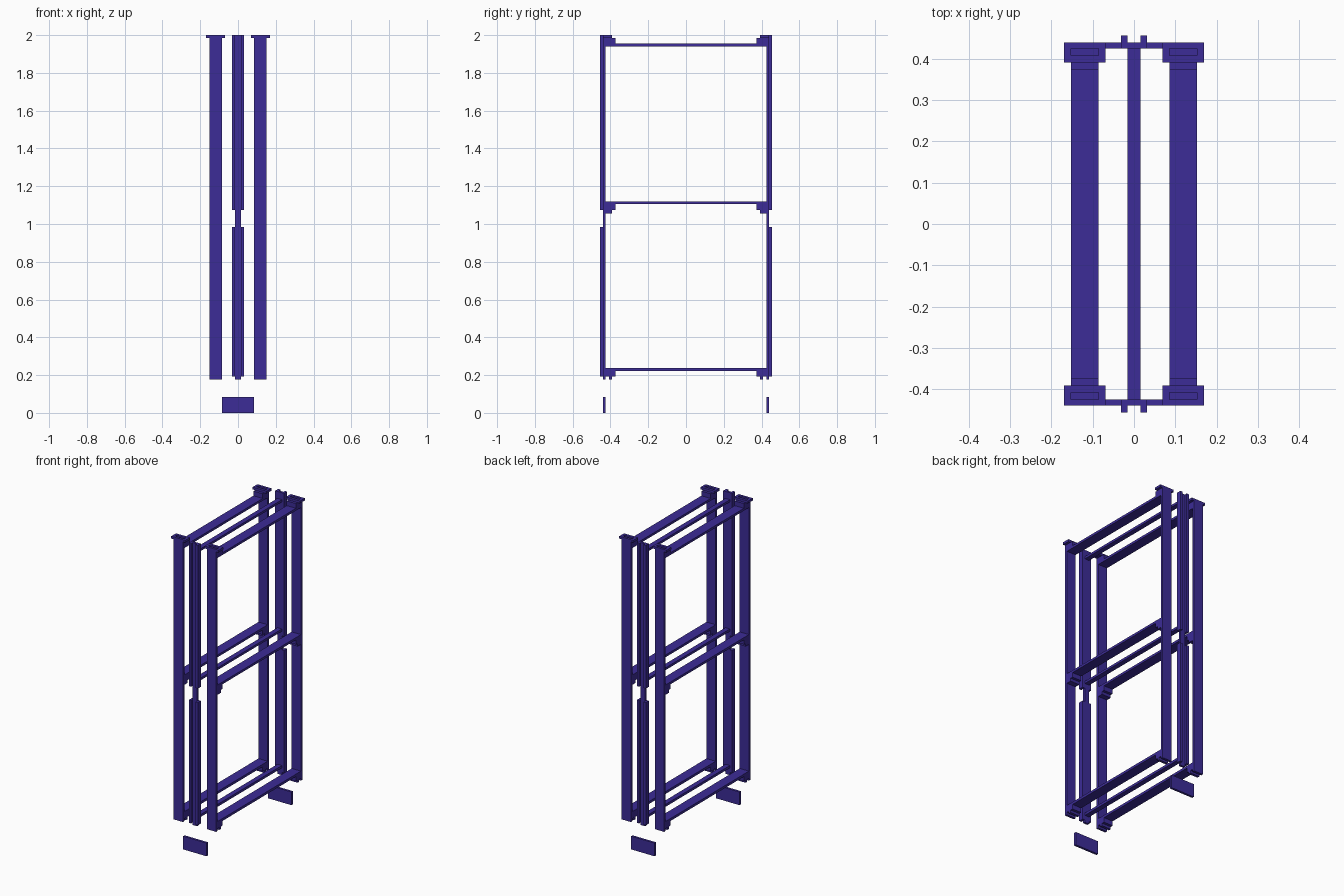
import bpy
import bmesh

cube = bpy.data.objects.get("Cube")
if cube:
    bpy.data.objects.remove(cube, do_unlink=True)

# Single painted-metal colour
paint = bpy.data.materials.new("indigo paint")
colour = (0.045, 0.025, 0.31, 1.0)
paint.diffuse_color = colour
paint.use_nodes = True
paint.node_tree.nodes["Principled BSDF"].inputs["Base Color"].default_value = colour


def boxes(name, parts):
    """Make one object from boxes given as (x0, x1, y0, y1, z0, z1)."""
    bm = bmesh.new()
    for x0, x1, y0, y1, z0, z1 in parts:
        verts = bmesh.ops.create_cube(bm, size=1.0)["verts"]
        for v in verts:
            v.co.x = x1 if v.co.x > 0 else x0
            v.co.y = y1 if v.co.y > 0 else y0
            v.co.z = z1 if v.co.z > 0 else z0
    mesh = bpy.data.meshes.new(name)
    bm.to_mesh(mesh)
    bm.free()
    mesh.materials.append(paint)
    obj = bpy.data.objects.new(name, mesh)
    bpy.context.collection.objects.link(obj)
    return obj


def mirrored(name, parts, x=False, y=False):
    obj = boxes(name, parts)
    mod = obj.modifiers.new("Mirror", "MIRROR")
    mod.use_axis = (x, y, False)
    mod.use_mirror_merge = False
    return obj


XI, XO = 0.086, 0.152          # inner and outer edge of the side posts
YI, YO = 0.425, 0.44           # inner and outer face of the post plates
RAILS = {"bottom": (0.222, 0.238), "middle": (1.105, 1.12), "top": (1.94, 1.955)}

# Flat side posts at the four corners
mirrored("side_post", [(XI, XO, YI, YO, 0.176, 2.0)], x=True, y=True)

# Central post: narrow strip with raised edges, broken at mid height
mirrored("centre_post", [(-0.016, 0.016, YI, YO, 0.176, 2.0)], y=True)
mirrored("centre_post_edges",
         [(0.016, 0.032, YI, 0.456, 0.192, 0.985),
          (0.016, 0.032, YI, 0.456, 1.075, 2.0)], x=True, y=True)

# Horizontal rails at three levels
for level, (z0, z1) in RAILS.items():
    mirrored(level + "_side_rail", [(XI, XO, -YI, YI, z0, z1)], x=True)
    boxes(level + "_centre_rail", [(-0.016, 0.016, -YI, YI, z0, z1)])

# Stepped brackets joining rails to posts
mirrored("bottom_bracket",
         [(XI, XO, 0.374, YI, 0.192, 0.222),
          (XI, XO, 0.391, 0.408, 0.176, 0.192)], x=True, y=True)
mirrored("middle_bracket",
         [(XI, XO, 0.374, YI, 1.075, 1.105),
          (XI, XO, 0.391, YI, 1.056, 1.075)], x=True, y=True)
mirrored("top_bracket",
         [(XI, XO, 0.374, YI, 1.955, 1.985)], x=True, y=True)

# U-shaped caps around the post tops
mirrored("post_cap",
         [(0.069, 0.169, 0.391, 0.408, 1.985, 2.0),
          (0.069, XI, 0.408, YO, 1.985, 2.0),
          (XO, 0.169, 0.408, YO, 1.985, 2.0)], x=True, y=True)

# Detached plates at the foot of each end
mirrored("foot_plate", [(-0.084, 0.084, YI, YO, 0.0, 0.085)], y=True)
